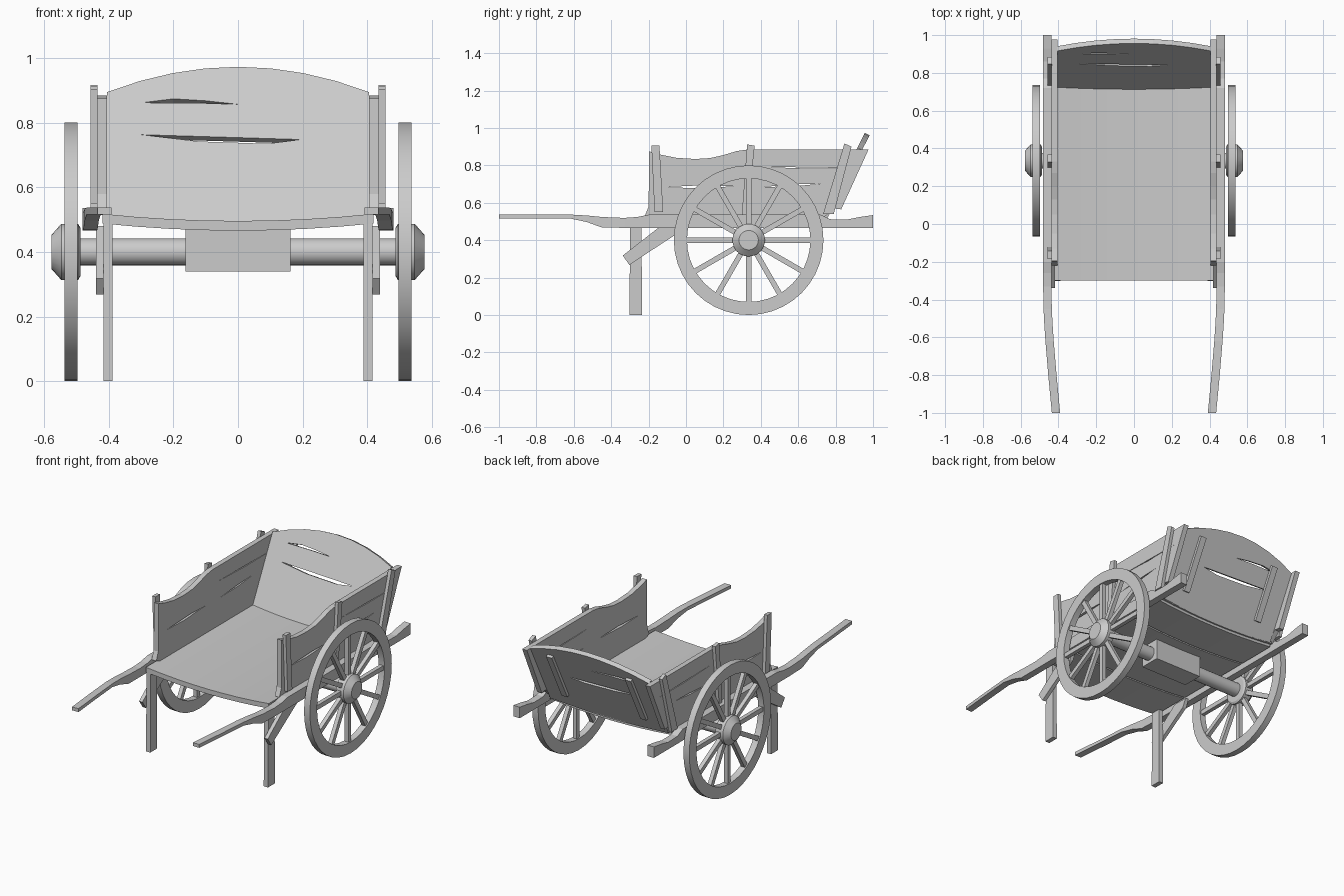
import bpy, bmesh, math
from mathutils import Vector

if "Cube" in bpy.data.objects:
    bpy.data.objects.remove(bpy.data.objects["Cube"])

# ---------- helpers ----------
def make(name, verts, faces, mirror=False, smooth=False):
    me = bpy.data.meshes.new(name)
    me.from_pydata([tuple(v) for v in verts], [], faces)
    bm = bmesh.new()
    bm.from_mesh(me)
    bmesh.ops.recalc_face_normals(bm, faces=bm.faces)
    bm.to_mesh(me)
    bm.free()
    ob = bpy.data.objects.new(name, me)
    bpy.context.collection.objects.link(ob)
    if smooth:
        bpy.ops.object.select_all(action='DESELECT')
        ob.select_set(True)
        bpy.context.view_layer.objects.active = ob
        bpy.ops.object.shade_smooth_by_angle(angle=math.radians(30))
    if mirror:
        ob.modifiers.new("mirror", 'MIRROR')
    return ob

def side(u, v, d):            # outline in y,z pushed along x
    return Vector((d, u, v))

def front(u, v, d):           # outline in x,z pushed along y
    return Vector((u, d, v))

def tail(u, v, d):            # outline on the leaning tailgate plane
    return Vector((u, 0.715 + 0.51 * (v - 0.5) + 0.891 * d, v - 0.454 * d))

def prism(name, outlines, fn, d0, d1, **kw):
    verts, faces = [], []
    for pts in outlines:
        b, n = len(verts), len(pts)
        verts += [fn(u, v, d0) for u, v in pts] + [fn(u, v, d1) for u, v in pts]
        faces += [list(range(b, b + n)), list(range(b + n, b + 2 * n))]
        faces += [[b + i, b + (i + 1) % n, b + n + (i + 1) % n, b + n + i] for i in range(n)]
    return make(name, verts, faces, **kw)

def lathe(name, profile, cy, cz, n, closed=True, **kw):
    # profile of (x, radius) turned about the wheel axis
    verts, faces, m = [], [], len(profile)
    for i in range(n):
        a = 2 * math.pi * i / n
        verts += [(x, cy + r * math.cos(a), cz + r * math.sin(a)) for x, r in profile]
    for i in range(n):
        j = (i + 1) % n
        for k in range(m if closed else m - 1):
            l = (k + 1) % m
            faces.append([i * m + k, i * m + l, j * m + l, j * m + k])
    if not closed:
        faces += [[i * m for i in range(n)], [i * m + m - 1 for i in range(n)]]
    return make(name, verts, faces, smooth=True, **kw)

def carve(ob, cutter):
    mod = ob.modifiers.new("cracks", 'BOOLEAN')
    mod.operation, mod.solver, mod.object = 'DIFFERENCE', 'EXACT', cutter
    bpy.context.view_layer.objects.active = ob
    bpy.ops.object.modifier_apply(modifier=mod.name)
    bpy.data.objects.remove(cutter)

# ---------- wheels and axle ----------
CY, CZ = 0.335, 0.40
lathe("wheel_rim", [(0.497, 0.33), (0.537, 0.33), (0.537, 0.40), (0.497, 0.40)],
      CY, CZ, 40, mirror=True)
lathe("wheel_hub", [(0.488, 0.075), (0.495, 0.087), (0.547, 0.087), (0.578, 0.052)],
      CY, CZ, 24, closed=False, mirror=True)
spokes = []
for i in range(12):
    a = math.pi * i / 6
    c, s = math.cos(a), math.sin(a)
    spokes.append([(CY + r * c - w * s, CZ + r * s + w * c)
                   for r, w in ((0.06, -0.014), (0.34, -0.014), (0.34, 0.014), (0.06, 0.014))])
prism("wheel_spokes", spokes, side, 0.505, 0.53, mirror=True)
lathe("axle", [(-0.5, 0.042), (0.5, 0.042)], CY, CZ, 20, closed=False)
prism("axle_block", [[(CY - 0.065, 0.34), (CY + 0.065, 0.34),
                      (CY + 0.065, 0.485), (CY - 0.065, 0.485)]], side, -0.163, 0.163)

# ---------- long shafts with curved handles: y, bottom, top, centre x ----------
stations = [(-1, .516, .537, .413), (-.8, .516, .537, .432), (-.62, .516, .537, .447),
            (-.53, .497, .532, .453), (-.45, .468, .524, .457), (-.33, .466, .519, .459),
            (-.26, .466, .524, .459), (-.2, .466, .536, .459), (.72, .466, .536, .459),
            (.77, .466, .512, .459), (.86, .466, .510, .459), (.93, .466, .524, .459),
            (1, .466, .534, .459)]
sv, sf = [], []
for y, zb, zt, x in stations:
    sv += [(x - .022, y, zb), (x + .022, y, zb), (x + .022, y, zt), (x - .022, y, zt)]
for i in range(len(stations) - 1):
    sf += [[4 * i + k, 4 * i + (k + 1) % 4, 4 * i + 4 + (k + 1) % 4, 4 * i + 4 + k] for k in range(4)]
sf += [[0, 1, 2, 3], [len(sv) - 4 + k for k in range(4)]]
make("shaft", sv, sf, mirror=True)

# ---------- sagging floor: sheet with cross boards underneath ----------
def sag(top, bottom, half):
    xs = [half * (i / 4 - 1) for i in range(9)]
    z = lambda x: 0.022 * (x / half) ** 2
    return [(x, top + z(x)) for x in xs] + [(x, bottom + z(x)) for x in reversed(xs)]

prism("floor", [sag(0.496, 0.482, 0.42)], front, -0.30, 0.74, smooth=True)
for i in range(4):
    y0 = -0.30 + i * 0.26
    prism("floor_board", [sag(0.482, 0.466, 0.42)], front, y0, y0 + 0.25, smooth=True)

# ---------- leaning tailgate with arched top and cracks ----------
arch = [(-.405 + .81 * i / 8, .973 - .078 * (i / 4 - 1) ** 2) for i in range(9)]
base = [(.405, .515), (.2, .50), (0, .495), (-.2, .50), (-.405, .515)]
gate = prism("tailgate", [arch + base], tail, 0, 0.028)
carve(gate, prism("crack_cutter", [
    [(-.298, .862), (-.2, .874), (-.1, .868), (0, .857), (-.12, .861)],
    [(-.3, .763), (-.1, .757), (.195, .748), (.09, .735), (-.12, .742)]], tail, -0.1, 0.1))
prism("tailgate_batten", [[(.25, .59), (.29, .59), (.29, .89), (.25, .89)]],
      tail, 0.028, 0.045, mirror=True)

# ---------- side panels with wavy top edge and cracks ----------
panel = prism("side_panel", [[
    (-.2, .58), (-.22, .53), (-.18, .515), (.73, .515), (.79, .57), (.83, .565), (.976, .885),
    (.33, .885), (.27, .876), (.2, .855), (.13, .839), (.05, .834), (-.05, .84),
    (-.13, .856), (-.197, .875)]], side, 0.405, 0.437)
carve(panel, prism("crack_cutter", [
    [(-.12, .684), (.05, .678), (.26, .688), (.1, .694)],
    [(.40, .684), (.58, .688), (.72, .702), (.6, .699)],
    [(.37, .793), (.65, .783), (.90, .785), (.65, .789)]], side, 0.3, 0.6))
panel.modifiers.new("mirror", 'MIRROR')

# ---------- outer posts on the panels ----------
prism("side_post", [
    [(-.168, .55), (-.122, .55), (-.142, .905), (-.185, .905)],
    [(.298, .53), (.328, .53), (.367, .905), (.327, .912)],
    [(.733, .54), (.79, .54), (.885, .90), (.847, .917)]], side, 0.435, 0.457, mirror=True)

# ---------- front legs and diagonal braces ----------
prism("front_leg", [[(-.303, 0), (-.235, 0), (-.238, .49), (-.298, .49)]],
      side, 0.388, 0.417, mirror=True)
prism("leg_brace", [[(-.338, .318), (-.303, .268), (-.055, .43), (-.03, .48), (-.13, .48)]],
      side, 0.417, 0.44, mirror=True)
